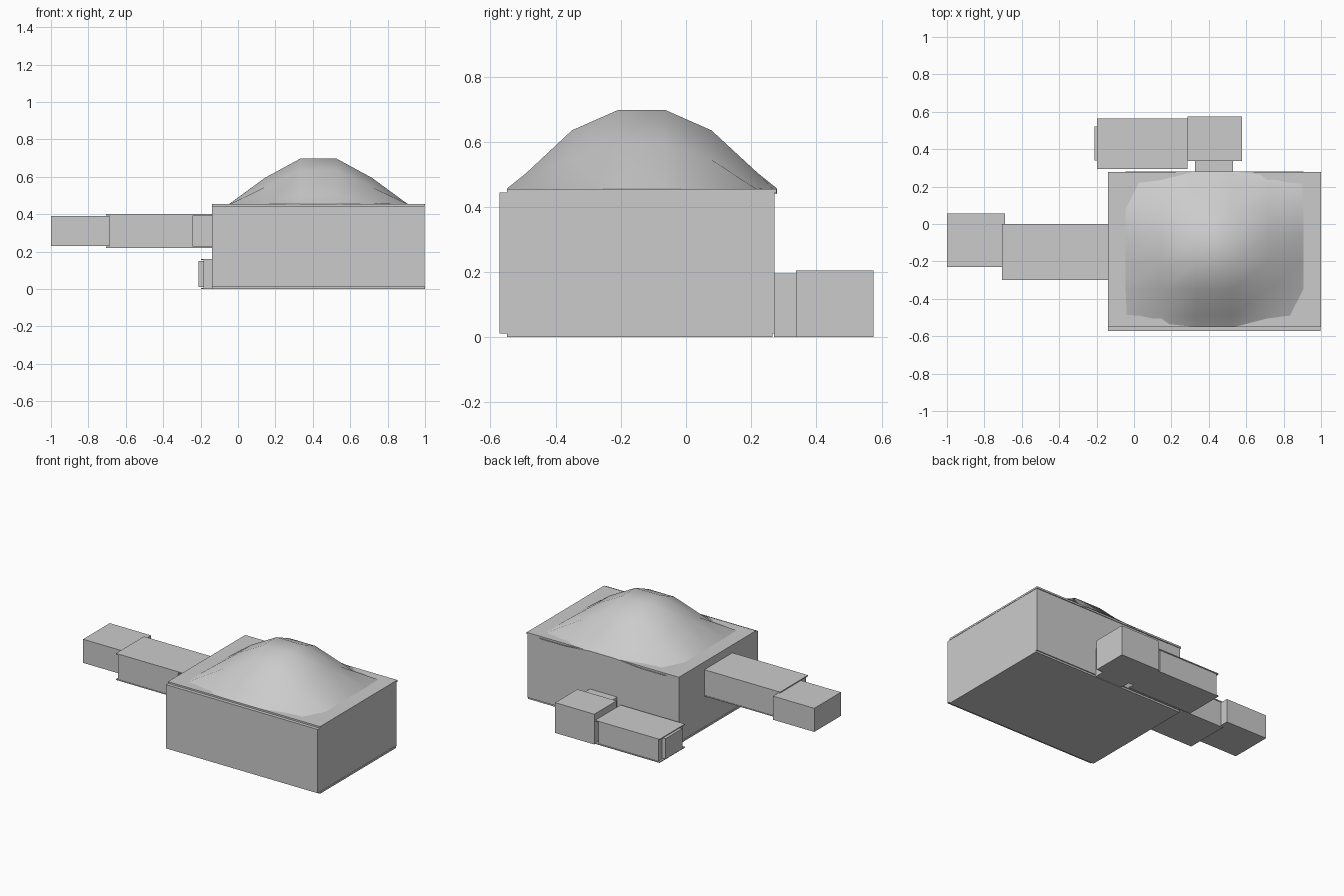
import bpy, bmesh

if "Cube" in bpy.data.objects:
    bpy.data.objects.remove(bpy.data.objects["Cube"])


def box(name, x, y, z):
    """Axis-aligned box from (min, max) ranges."""
    bm = bmesh.new()
    bmesh.ops.create_cube(bm, size=1)
    for v in bm.verts:
        v.co = [(r[0] + r[1]) / 2 + c * (r[1] - r[0]) for c, r in zip(v.co, (x, y, z))]
    me = bpy.data.meshes.new(name)
    bm.to_mesh(me)
    bm.free()
    ob = bpy.data.objects.new(name, me)
    bpy.context.collection.objects.link(ob)
    return ob


# Main hall with floor and roof slabs
box("hall_walls", (-0.138, 0.998), (-0.573, 0.272), (0.012, 0.444))
box("hall_floor", (-0.14, 1.0), (-0.55, 0.265), (0, 0.013))
box("hall_roof", (-0.14, 1.0), (-0.55, 0.277), (0.443, 0.455))

# Side corridor with overhanging slabs, and its end chamber
box("corridor_walls", (-0.69, -0.24), (-0.297, -0.003), (0.225, 0.394))
box("corridor_inner_wall", (-0.24, -0.138), (-0.06, -0.003), (0.225, 0.394))
box("corridor_floor", (-0.705, -0.138), (-0.30, 0.0), (0.22, 0.226))
box("corridor_roof", (-0.705, -0.138), (-0.30, 0.0), (0.393, 0.40))
box("end_chamber", (-1.0, -0.69), (-0.23, 0.055), (0.23, 0.39))

# Rear passage and rear rooms
box("rear_passage", (0.325, 0.53), (0.27, 0.345), (0, 0.195))
box("rear_room", (0.285, 0.578), (0.337, 0.575), (0, 0.205))
box("annex_walls", (-0.185, 0.265), (0.30, 0.56), (0.005, 0.155))
box("annex_end_wall", (-0.21, -0.18), (0.34, 0.52), (0.012, 0.15))
box("annex_floor", (-0.197, 0.285), (0.293, 0.565), (0, 0.006))
box("annex_roof", (-0.197, 0.285), (0.293, 0.565), (0.154, 0.16))

# Domed ceiling: symmetric height grid, one quarter given per row
xs = [-0.045, 0.145, 0.335, 0.525, 0.715, 0.905]
ys = [-0.55, -0.49, -0.35, -0.207, -0.065, 0.078, 0.22, 0.28]
quarter = [(0.44, 0.44, 0.456), (0.452, 0.46, 0.504),
           (0.455, 0.545, 0.635), (0.456, 0.595, 0.698)]
rows = [q + q[::-1] for q in quarter]
rows += rows[::-1]
bm = bmesh.new()
grid = [[bm.verts.new((x, y, z)) for x, z in zip(xs, r)] for y, r in zip(ys, rows)]
for j in range(len(ys) - 1):
    for i in range(len(xs) - 1):
        f = bm.faces.new((grid[j][i], grid[j][i + 1], grid[j + 1][i + 1], grid[j + 1][i]))
        f.smooth = True
me = bpy.data.meshes.new("domed_ceiling")
bm.to_mesh(me)
bm.free()
bpy.context.collection.objects.link(bpy.data.objects.new("domed_ceiling", me))
